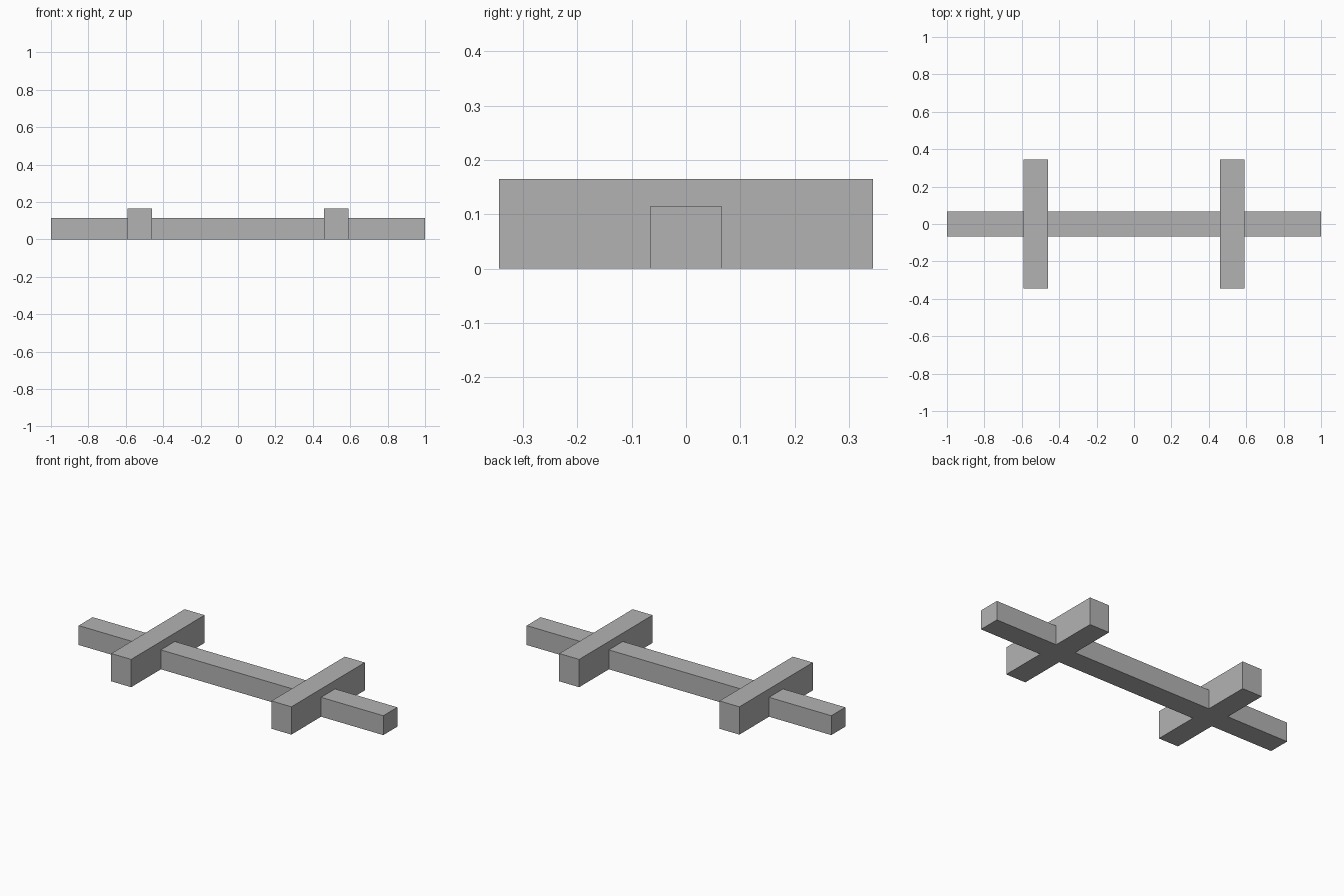
import bpy

default_cube = bpy.data.objects.get("Cube")
if default_cube:
    bpy.data.objects.remove(default_cube, do_unlink=True)

GREY = (0.45, 0.45, 0.45, 1.0)
grey = bpy.data.materials.new("plain_grey")
grey.use_nodes = True
grey.diffuse_color = GREY
grey.node_tree.nodes["Principled BSDF"].inputs["Base Color"].default_value = GREY


def add_block(name, x, size):
    """Box resting on the ground, centred on y, with real-size mesh data."""
    bpy.ops.mesh.primitive_cube_add(size=1, location=(x, 0, size[2] / 2))
    block = bpy.context.object
    block.name = name
    block.scale = size
    bpy.ops.object.transform_apply(location=False, rotation=False, scale=True)
    block.data.materials.append(grey)
    return block


# Long beam running the full width
add_block("long_beam", 0, (2.0, 0.131, 0.115))

# Taller crossbars, mirrored about the middle
for side, sign in (("left", 1), ("right", -1)):
    add_block(f"crossbar_{side}", sign * 0.526, (0.131, 0.688, 0.165))
